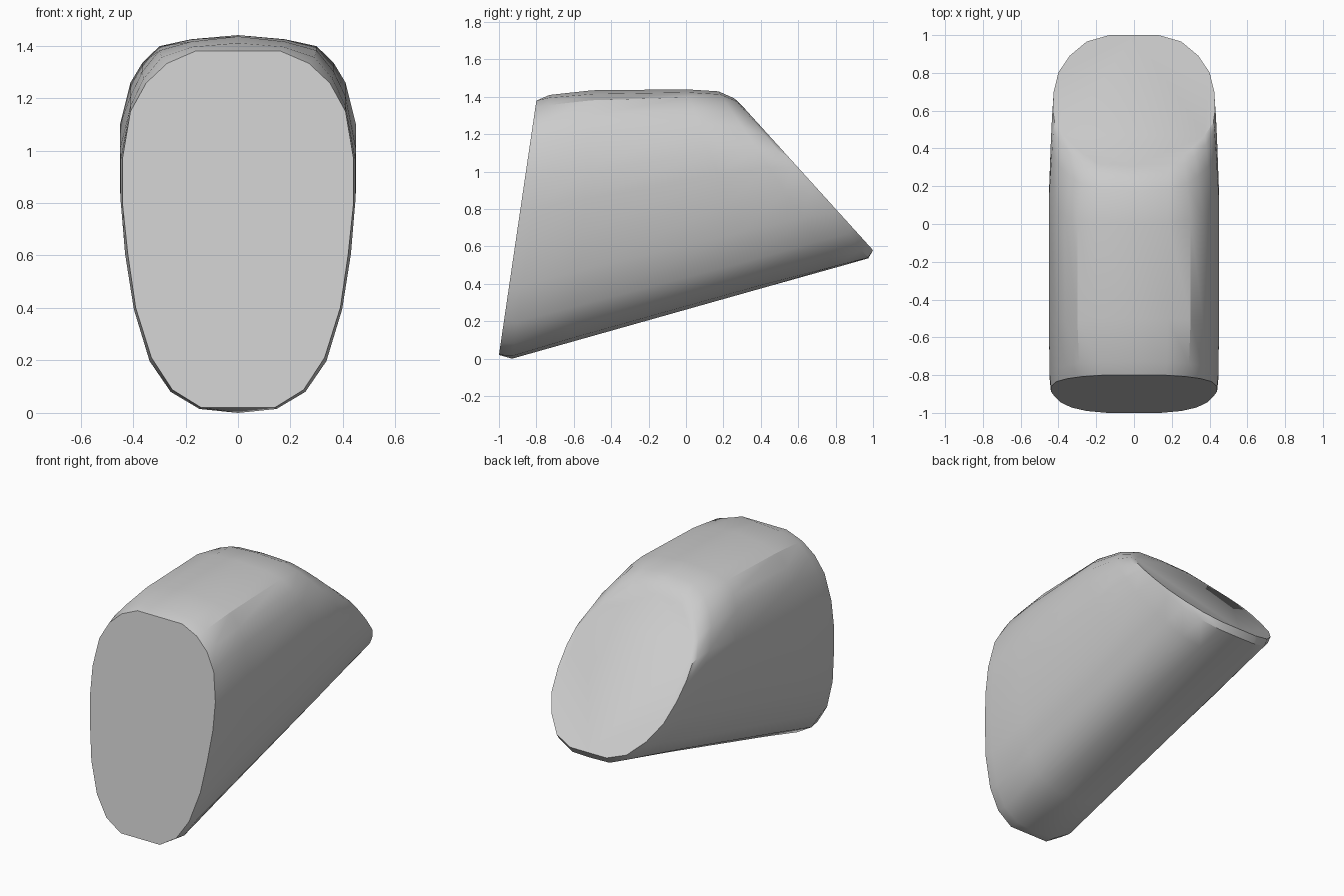
import bpy, bmesh, math

cube = bpy.data.objects.get("Cube")
if cube:
    bpy.data.objects.remove(cube, do_unlink=True)

grey = bpy.data.materials.new("plain_grey")
grey.use_nodes = True
grey.diffuse_color = (0.6, 0.6, 0.6, 1)
grey.node_tree.nodes["Principled BSDF"].inputs["Base Color"].default_value = (0.6, 0.6, 0.6, 1)

# Half outlines from bottom to top: (half width, fraction of height)
FRONT = [(0, 0), (.14, 0), (.25, .05), (.33, .14), (.39, .28), (.42, .43), (.44, .57),
         (.44, .7), (.41, .83), (.35, .91), (.27, .965), (.16, 1), (0, 1)]
MIDDLE = [(0, 0), (.15, .015), (.26, .06), (.34, .14), (.40, .28), (.435, .43), (.45, .57),
          (.45, .68), (.41, .83), (.365, .9), (.30, .96), (.18, .985), (0, 1)]
REAR = [(0, 0), (.13, 0), (.25, .05), (.34, .16), (.40, .29), (.425, .44), (.43, .58),
        (.42, .68), (.375, .78), (.31, .87), (.26, .93), (.19, 1), (0, 1.02)]


def mix(a, b, f):
    return [(p[0] + (q[0] - p[0]) * f, p[1] + (q[1] - p[1]) * f) for p, q in zip(a, b)]


# Slanted sections from front to back: outline, bottom (y, z), top (y, z)
SECTIONS = [
    (FRONT, (-1, .02), (-.8, 1.38)),
    (mix(FRONT, MIDDLE, .7), (-.93, 0), (-.73, 1.41)),
    (MIDDLE, (-.6, .093), (-.5, 1.435)),
    (MIDDLE, (.4, .375), (0, 1.44)),
    (mix(MIDDLE, REAR, .5), (.8, .487), (.18, 1.42)),
    (mix(MIDDLE, REAR, .8), (.975, .537), (.27, 1.378)),
    (REAR, (1, .58), (.32, 1.33)),
]


def add_ring(bm, outline, bottom, top):
    full = outline + [(-w, t) for w, t in outline[-2:0:-1]]
    return [bm.verts.new((w, bottom[0] + (top[0] - bottom[0]) * t,
                          bottom[1] + (top[1] - bottom[1]) * t)) for w, t in full]


# Loft the body and close it with flat caps
bm = bmesh.new()
rings = [add_ring(bm, *s) for s in SECTIONS]
for a, b in zip(rings, rings[1:]):
    for i in range(len(a)):
        j = (i + 1) % len(a)
        bm.faces.new((a[i], a[j], b[j], b[i]))
bm.faces.new(rings[0])
bm.faces.new(rings[-1])
bmesh.ops.recalc_face_normals(bm, faces=bm.faces)
mesh = bpy.data.meshes.new("wedge_body")
bm.to_mesh(mesh)
bm.free()
mesh.materials.append(grey)
body = bpy.data.objects.new("wedge_body", mesh)
bpy.context.collection.objects.link(body)

# Smooth sides with crisp cap edges
bpy.ops.object.select_all(action="DESELECT")
body.select_set(True)
bpy.context.view_layer.objects.active = body
bpy.ops.object.shade_smooth_by_angle(angle=math.radians(30))
